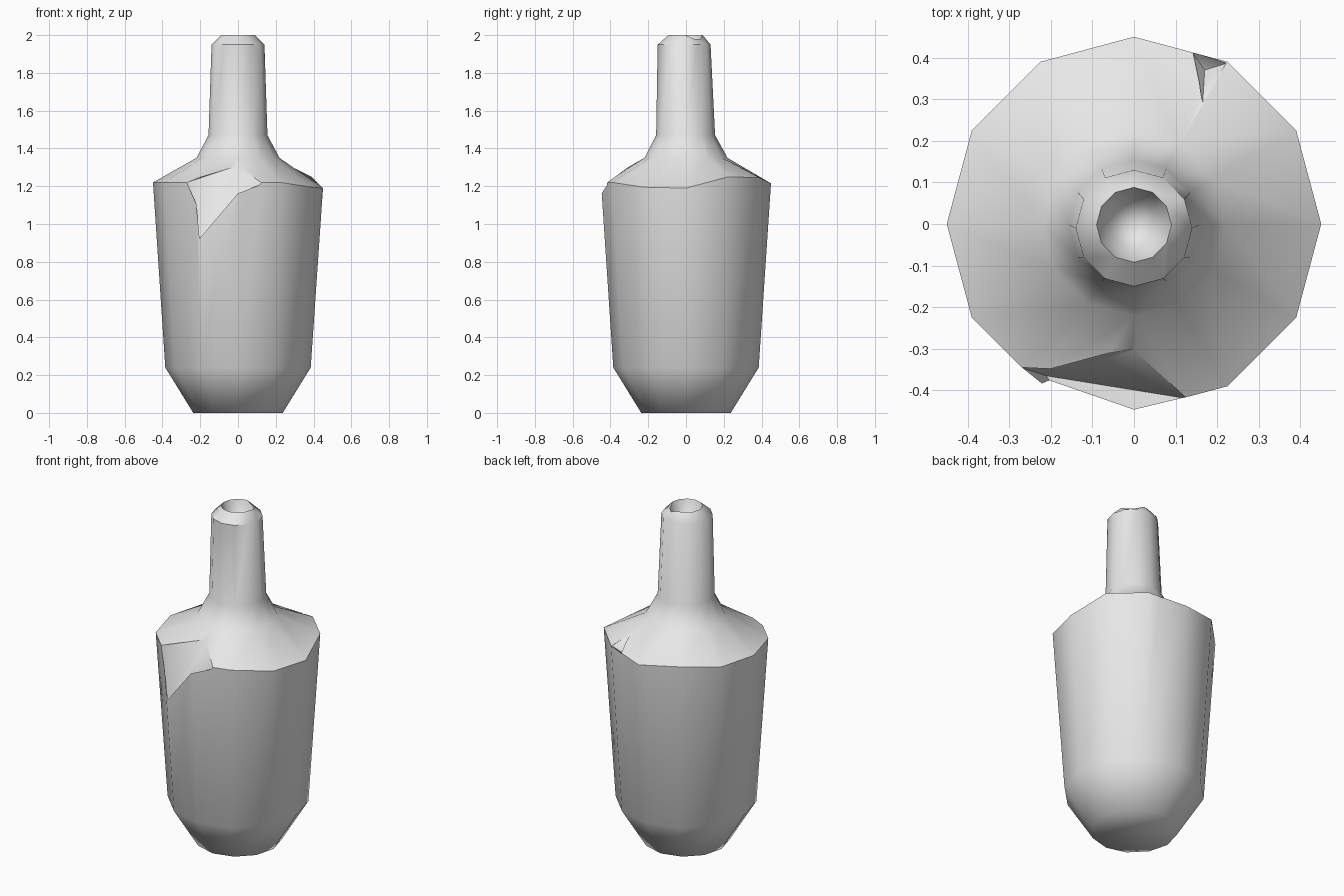
import bpy, bmesh, math
from mathutils import Vector

cube = bpy.data.objects.get("Cube")
if cube:
    bpy.data.objects.remove(cube, do_unlink=True)

SIDES = 12
clay = bpy.data.materials.new("grey clay")
clay.use_nodes = True
clay.diffuse_color = (0.8, 0.8, 0.8, 1)
clay.node_tree.nodes["Principled BSDF"].inputs["Base Color"].default_value = (0.8, 0.8, 0.8, 1)


def add_object(name, bm):
    mesh = bpy.data.meshes.new(name)
    bm.to_mesh(mesh)
    bm.free()
    obj = bpy.data.objects.new(name, mesh)
    bpy.context.collection.objects.link(obj)
    return obj


def ring(bm, radius, z, shift_y=0.0, lift=None):
    verts = []
    for i in range(SIDES):
        a = 2 * math.pi * i / SIDES
        dz = lift[i] if lift else 0
        verts.append(bm.verts.new((radius * math.cos(a), radius * math.sin(a) + shift_y, z + dz)))
    return verts


# Uneven shoulder and worn rim heights, counter-clockwise from +x
shoulder = [-.03, .03, .025, -.005, .02, 0, 0, 0, 0, 0, 0, -.025]
rim = [0, -.02, -.02, 0, 0, 0, 0, 0, 0, 0, 0, 0]

# Bottle body: outer profile, rim and hollow mouth
bm = bmesh.new()
rings = [
    ring(bm, .237, 0),
    ring(bm, .385, .24),
    ring(bm, .45, 1.22, lift=shoulder),
    ring(bm, .22, 1.35),
    ring(bm, .156, 1.47, -.002),
    ring(bm, .14, 1.95, -.01),
    ring(bm, .09, 2.0, -.002, rim),
    ring(bm, .06, 1.91),
]
for low, high in zip(rings, rings[1:]):
    for i in range(SIDES):
        j = (i + 1) % SIDES
        bm.faces.new((low[i], low[j], high[j], high[i]))
bm.faces.new(rings[0][::-1])
pit = bm.verts.new((0, 0, 1.87))
for i in range(SIDES):
    bm.faces.new((rings[-1][i], rings[-1][(i + 1) % SIDES], pit))
bmesh.ops.recalc_face_normals(bm, faces=bm.faces)
bottle = add_object("bottle_body", bm)
bottle.data.materials.append(clay)


def cut_chip(name, points):
    """Knock a chip out of the shoulder with a convex cutter."""
    bm = bmesh.new()
    for p in points:
        bm.verts.new(Vector(p))
    bmesh.ops.convex_hull(bm, input=bm.verts)
    bmesh.ops.recalc_face_normals(bm, faces=bm.faces)
    cutter = add_object(name, bm)
    cutter.data.materials.append(clay)
    cutter.hide_render = True
    cutter.hide_set(True)
    mod = bottle.modifiers.new(name, 'BOOLEAN')
    mod.operation = 'DIFFERENCE'
    mod.solver = 'EXACT'
    mod.object = cutter
    return cutter


# Large front chip and small back chip; the last point lies outside the clay
cutters = [
    cut_chip("front_chip_cutter", [(-.27, -.345, 1.22), (0, -.30, 1.31), (.13, -.42, 1.22),
                                   (0, -.445, 1.16), (-.1, -.42, 1.16), (-.21, -.365, .9),
                                   (-.08, -.58, 1.36)]),
    cut_chip("back_chip_cutter", [(.165, .29, 1.30), (.222, .386, 1.245), (.14, .412, 1.23),
                                  (.17, .37, 1.215), (.21, .46, 1.36)]),
]

# Bake the cuts into the body
bpy.context.view_layer.update()
graph = bpy.context.evaluated_depsgraph_get()
baked = bpy.data.meshes.new_from_object(bottle.evaluated_get(graph))
bottle.modifiers.clear()
bottle.data = baked
for cutter in cutters:
    bpy.data.objects.remove(cutter, do_unlink=True)

# Smooth shading with a crisp shoulder and a softly rounded foot
bpy.ops.object.select_all(action='DESELECT')
bottle.select_set(True)
bpy.context.view_layer.objects.active = bottle
bpy.ops.object.shade_smooth_by_angle(angle=math.radians(44))
mesh = bottle.data
for edge in mesh.edges:
    if all(mesh.vertices[v].co.z < .01 for v in edge.vertices):
        edge.use_edge_sharp = False
